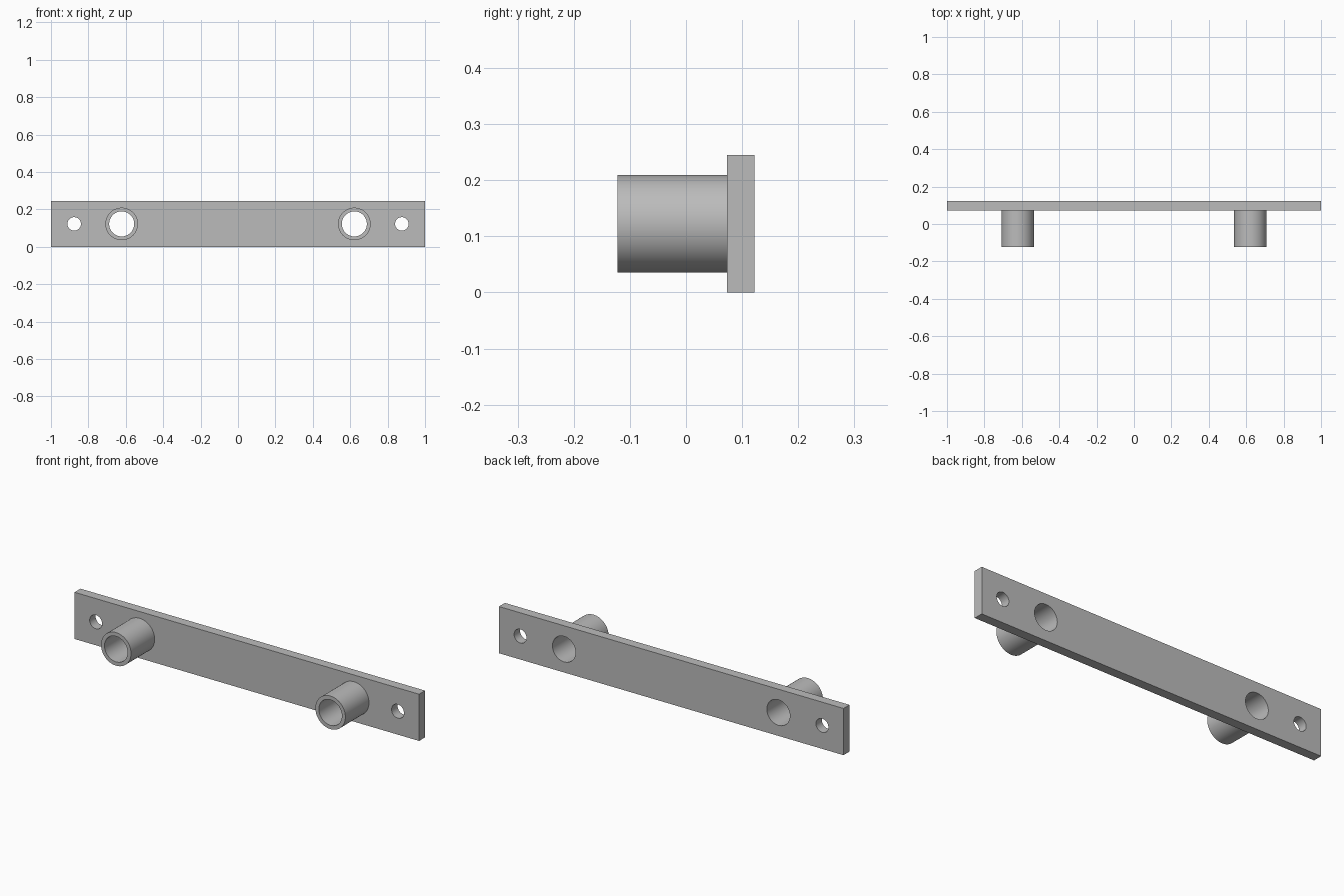
import bpy, bmesh
from math import radians
from mathutils import Matrix, Vector

if "Cube" in bpy.data.objects:
    bpy.data.objects.remove(bpy.data.objects["Cube"])

HEIGHT, MID_Z = 0.245, 0.1225
FRONT, PLATE_FRONT, BACK = -0.1225, 0.073, 0.1225
TUBE_X, TUBE_R, BORE_R = 0.622, 0.087, 0.067
SCREW_X, SCREW_R = 0.876, 0.036
SIDES = 64

metal = bpy.data.materials.new("grey_metal")
metal.use_nodes = True
GREY = (0.5, 0.5, 0.5, 1)
metal.diffuse_color = GREY
metal.node_tree.nodes["Principled BSDF"].inputs["Base Color"].default_value = GREY


def make_object(name, bm):
    bmesh.ops.recalc_face_normals(bm, faces=bm.faces)
    mesh = bpy.data.meshes.new(name)
    bm.to_mesh(mesh)
    bm.free()
    mesh.materials.append(metal)
    obj = bpy.data.objects.new(name, mesh)
    bpy.context.collection.objects.link(obj)
    return obj


def activate(obj):
    bpy.ops.object.select_all(action='DESELECT')
    obj.select_set(True)
    bpy.context.view_layer.objects.active = obj


# Flat mounting plate
bm = bmesh.new()
bmesh.ops.create_cube(bm, size=1, matrix=Matrix.Translation(
    (0, (PLATE_FRONT + BACK) / 2, MID_Z)) @ Matrix.Diagonal((2, BACK - PLATE_FRONT, HEIGHT, 1)))
plate = make_object("mounting_plate", bm)

# Bores and screw holes through the plate
bm = bmesh.new()
for side in (-1, 1):
    for x, radius in ((TUBE_X, BORE_R), (SCREW_X, SCREW_R)):
        bmesh.ops.create_cone(bm, cap_ends=True, segments=SIDES, radius1=radius, radius2=radius,
                              depth=0.2, matrix=Matrix.Translation((side * x, BACK, MID_Z))
                              @ Matrix.Rotation(radians(90), 4, 'X'))
cutter = make_object("hole_cutter", bm)
cutter.hide_render = True
cut = plate.modifiers.new("holes", 'BOOLEAN')
cut.object = cutter
cut.solver = 'EXACT'
activate(plate)
bpy.ops.object.modifier_apply(modifier=cut.name)
bpy.data.objects.remove(cutter)
bpy.ops.object.shade_smooth_by_angle(angle=radians(30))

# Hollow tubes standing out from the plate front
for name, side in (("right_tube", -1), ("left_tube", 1)):
    bm = bmesh.new()
    centre = Vector((side * TUBE_X, 0, MID_Z))
    profile = [(TUBE_R, PLATE_FRONT), (TUBE_R, FRONT), (BORE_R, FRONT), (BORE_R, PLATE_FRONT)]
    verts = [bm.verts.new(centre + Vector((0, y, r))) for r, y in profile]
    edges = [bm.edges.new(pair) for pair in zip(verts, verts[1:])]
    bmesh.ops.spin(bm, geom=verts + edges, cent=centre, axis=(0, 1, 0),
                   angle=radians(360), steps=SIDES, use_merge=True)
    bmesh.ops.remove_doubles(bm, verts=bm.verts, dist=0.0001)
    tube = make_object(name, bm)
    # Face the outer wall away from the tube axis
    outer = max(tube.data.polygons, key=lambda f: (f.center - centre).xz.length)
    if outer.normal.dot(outer.center - centre) < 0:
        tube.data.flip_normals()
    activate(tube)
    bpy.ops.object.shade_smooth_by_angle(angle=radians(30))
